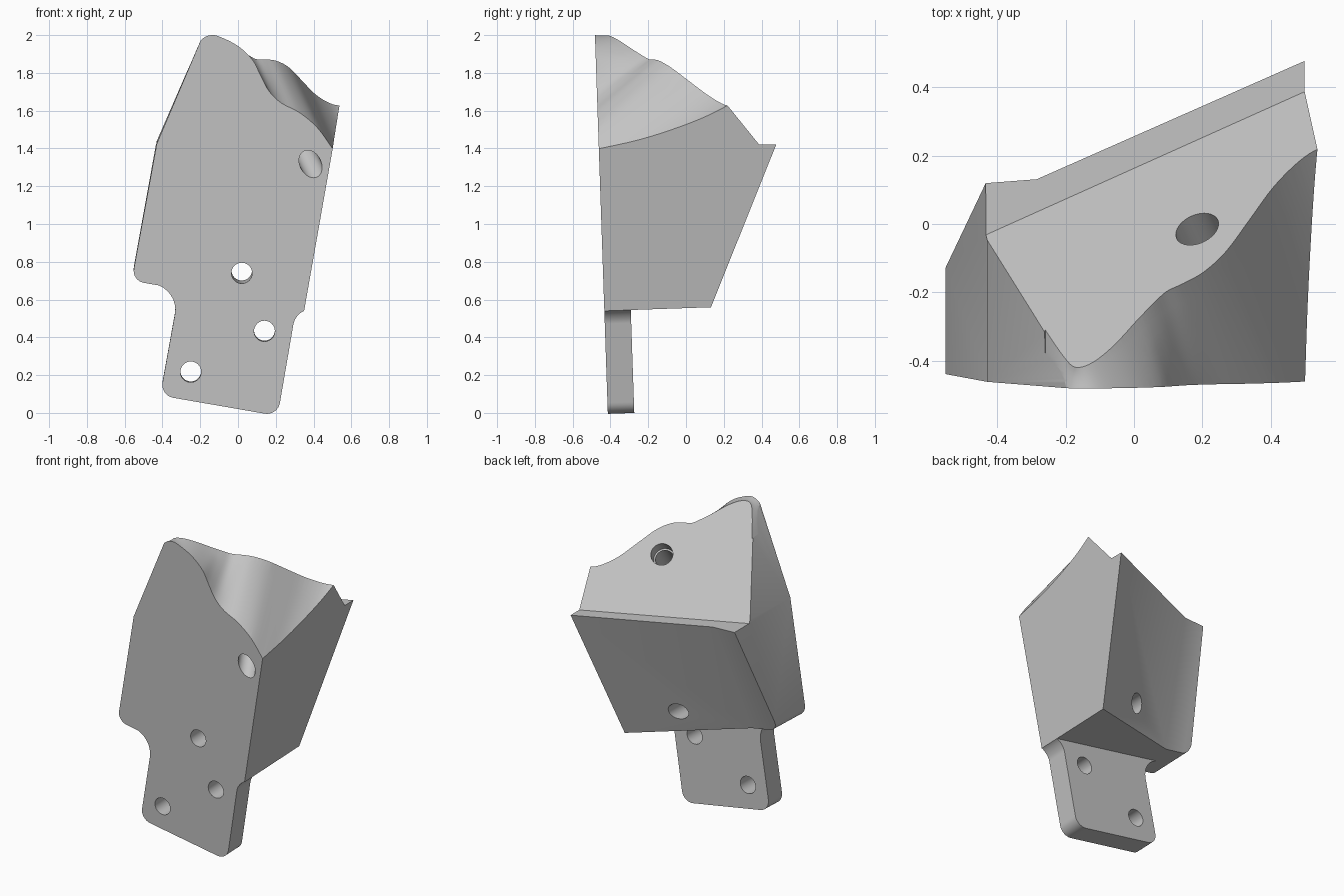
import bpy, bmesh, math
from mathutils import Vector
from mathutils.geometry import interpolate_bezier

if "Cube" in bpy.data.objects:
    bpy.data.objects.remove(bpy.data.objects["Cube"], do_unlink=True)

TILT = 0.034
AXIS = Vector((0, 1, TILT))              # direction square to the front face
SLOPE = Vector((-0.504, 1.122, 1.0))     # normal of the sloping top
SLOPE_D = 1.603
LEDGE_Z = 1.42

grey = bpy.data.materials.new("plain_grey")
grey.use_nodes = True
grey.diffuse_color = (0.55, 0.55, 0.55, 1)
grey.node_tree.nodes["Principled BSDF"].inputs["Base Color"].default_value = grey.diffuse_color


def front(x, z):
    """Point on the leaning front face."""
    return Vector((x, -0.414 - TILT * z, z))


def on_slope(x, y):
    """Point on the sloping top."""
    return Vector((x, y, SLOPE_D - SLOPE.x * x - SLOPE.y * y))


def finish(bm, name):
    bmesh.ops.recalc_face_normals(bm, faces=bm.faces)
    mesh = bpy.data.meshes.new(name)
    bm.to_mesh(mesh)
    bm.free()
    obj = bpy.data.objects.new(name, mesh)
    bpy.context.collection.objects.link(obj)
    mesh.materials.append(grey)
    return obj


def rounded(corners):
    """Outline from (x, z, tangent length) corners."""
    out = []
    for i, (x, z, t) in enumerate(corners):
        p = Vector((x, z, 0))
        if not t:
            out.append(p)
            continue
        a = Vector((*corners[i - 1][:2], 0)) - p
        b = Vector((*corners[(i + 1) % len(corners)][:2], 0)) - p
        a, b = a.normalized() * t, b.normalized() * t
        out += interpolate_bezier(p + a, p + a * 0.45, p + b * 0.45, p + b, 9)
    return out


def extrude(outline, depth, name):
    bm = bmesh.new()
    near = [bm.verts.new(front(p[0], p[1])) for p in outline]
    far = [bm.verts.new(v.co + AXIS * depth) for v in near]
    bm.faces.new(near)
    bm.faces.new(far[::-1])
    for i in range(len(near)):
        bm.faces.new((near[i - 1], near[i], far[i], far[i - 1]))
    return finish(bm, name)


def subtract(obj, cutter):
    cutter.hide_render = True
    mod = obj.modifiers.new("cut", "BOOLEAN")
    mod.operation, mod.solver, mod.object = "DIFFERENCE", "EXACT", cutter
    bpy.context.view_layer.objects.active = obj
    bpy.ops.object.modifier_apply(modifier=mod.name)
    bpy.data.objects.remove(cutter, do_unlink=True)


def notch(obj, *planes):
    """Remove the space lying outside all the (point, normal) planes."""
    bm = bmesh.new()
    bmesh.ops.create_cube(bm, size=6)
    for point, normal in planes:
        cut = bmesh.ops.bisect_plane(bm, geom=bm.verts[:] + bm.edges[:] + bm.faces[:],
                                     plane_co=point, plane_no=normal, clear_inner=True)
        edges = [e for e in cut["geom_cut"] if isinstance(e, bmesh.types.BMEdge)]
        bmesh.ops.edgeloop_fill(bm, edges=edges)
    subtract(obj, finish(bm, "notch"))


def drill(obj, start, end, radius):
    way = end - start
    bm = bmesh.new()
    turn = way.to_track_quat("Z", "Y").to_matrix().to_4x4()
    turn.translation = (start + end) / 2
    bmesh.ops.create_cone(bm, cap_ends=True, segments=40, radius1=radius,
                          radius2=radius, depth=way.length, matrix=turn)
    subtract(obj, finish(bm, "drill"))


def smooth_path(points, steps=4):
    """Catmull-Rom curve through the points."""
    out = []
    for i in range(len(points) - 1):
        a, b = points[i], points[i + 1]
        before, after = points[max(i - 1, 0)], points[min(i + 2, len(points) - 1)]
        out += interpolate_bezier(a, a + (b - before) / 6, b - (after - a) / 6, b, steps + 1)[:-1]
    return out + [points[-1]]


# Wedge body: extruded outline
body = extrude(rounded([(0.35, 0.54, 0), (0.66, 2.3, 0), (-0.058, 2.3, 0),
                        (-0.43, 1.425, 0), (-0.563, 0.70, 0.065)]), 1.3, "wedge_body")

# Leaning back face, meeting a narrow strip at an inside corner
notch(body, (Vector((0.505, 0.48, LEDGE_Z)), Vector((-0.404, 0.915, -0.297))),
      (Vector((-0.3, 0.13, LEDGE_Z)), Vector((-0.077, 1, -0.367))))

# Sloping top that ends on a flat ledge
notch(body, (Vector((0, 0, LEDGE_Z)), Vector((0, 0, 1))),
      (Vector((0, 0, SLOPE_D)), SLOPE))

# Wavy scoop: ruled surface between a front curve (x, z) and a slope curve (x, y)
rulings = [
    (-0.26, 1.84, -0.26, -0.31), (-0.203, 1.965, -0.205, -0.39),
    (-0.14, 2.0, -0.17, -0.42), (-0.07, 1.98, -0.12, -0.405),
    (0.01, 1.935, -0.057, -0.354), (0.08, 1.865, 0.01, -0.281),
    (0.122, 1.782, 0.055, -0.235), (0.167, 1.7, 0.095, -0.198),
    (0.23, 1.64, 0.145, -0.174), (0.325, 1.59, 0.205, -0.14),
    (0.42, 1.51, 0.27, -0.08), (0.5, 1.4, 0.338, 0.012),
    (0.57, 1.3, 0.41, 0.11), (0.64, 1.22, 0.484, 0.184),
    (0.7, 1.16, 0.543, 0.222), (0.76, 1.12, 0.61, 0.245)]
front_curve = smooth_path([front(r[0], r[1]) for r in rulings])
slope_curve = smooth_path([on_slope(r[2], r[3]) for r in rulings])
bm = bmesh.new()
rows = []
for f, s in zip(front_curve, slope_curve):
    f_out = f + Vector((0, -0.05, 0))
    s_out = s + SLOPE.normalized() * 0.02
    ring = [f_out, *(f.lerp(s, i / 6) for i in range(7)), s_out,
            Vector((*s_out.xy, 2.6)), Vector((*f_out.xy, 2.6))]
    rows.append([bm.verts.new(p) for p in ring])
for a, b in zip(rows, rows[1:]):
    for i in range(len(a)):
        bm.faces.new((a[i - 1], a[i], b[i], b[i - 1]))
bm.faces.new(rows[0])
bm.faces.new(rows[-1][::-1])
bmesh.ops.triangulate(bm, faces=bm.faces)
subtract(body, finish(bm, "scoop_cutter"))

# Body holes: one straight through, one square to the slope with a counterbore
hole = front(0.02, 0.74)
drill(body, hole - AXIS * 0.2, hole + AXIS * 1.2, 0.055)
mouth = on_slope(0.185, -0.015)
inward = -SLOPE.normalized()
drill(body, mouth - inward * 0.2, mouth + inward * 0.9, 0.056)
drill(body, mouth - inward * 0.2, mouth + inward * 0.12, 0.066)

# Mounting tab: thin plate below the body, with two holes
tab = extrude(rounded([(0.35, 0.54, 0), (0.302, 0.52, 0.05), (0.21, -0.016, 0.07),
                       (-0.412, 0.092, 0.07), (-0.31, 0.655, 0.135),
                       (-0.448, 0.683, 0)]), 0.14, "mounting_tab")
for x, z in ((0.14, 0.433), (-0.25, 0.217)):
    hole = front(x, z)
    drill(tab, hole - AXIS * 0.1, hole + AXIS * 0.3, 0.055)

# Smooth curved areas, keep edges sharp
for obj in (body, tab):
    bpy.ops.object.select_all(action="DESELECT")
    obj.select_set(True)
    bpy.context.view_layer.objects.active = obj
    bpy.ops.object.shade_smooth_by_angle(angle=math.radians(20))
